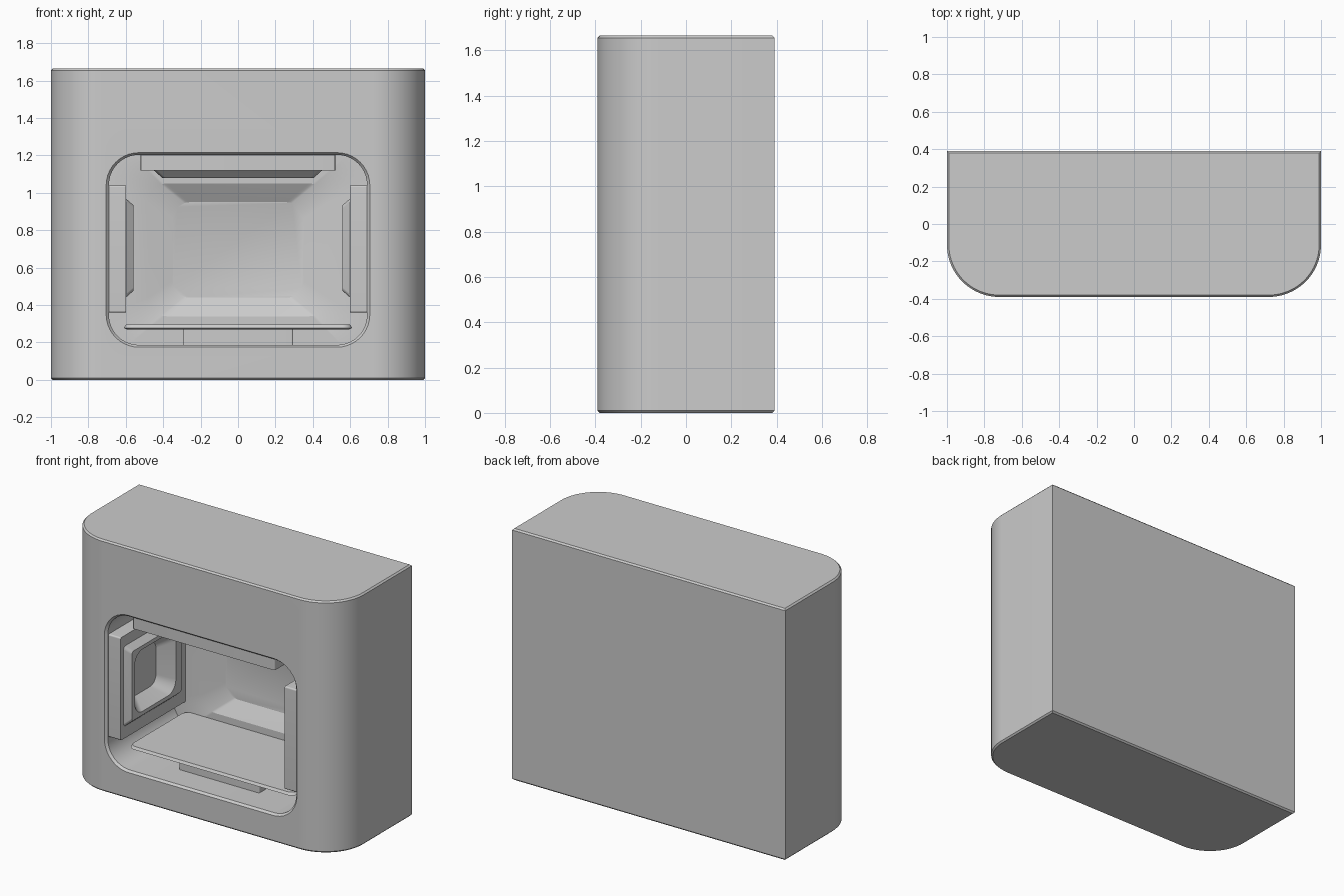
import bpy, bmesh, math

if "Cube" in bpy.data.objects:
    bpy.data.objects.remove(bpy.data.objects["Cube"])

grey = bpy.data.materials.new("plain_grey")
grey.diffuse_color = (0.6, 0.6, 0.6, 1)
grey.use_nodes = True
grey.node_tree.nodes["Principled BSDF"].inputs["Base Color"].default_value = grey.diffuse_color


def ring(u0, u1, v0, v1, r, n=10):
    """Rounded rectangle as 2D points."""
    pts = []
    for cu, cv, a0 in ((u1 - r, v1 - r, 0), (u0 + r, v1 - r, 90),
                       (u0 + r, v0 + r, 180), (u1 - r, v0 + r, 270)):
        for i in range(n + 1):
            a = math.radians(a0 + 90 * i / n)
            pts.append((cu + r * math.cos(a), cv + r * math.sin(a)))
    return pts


def loft(name, layers, place):
    """Skin a closed solid through (points, depth) layers."""
    bm = bmesh.new()
    rings = [[bm.verts.new(place(u, v, w)) for u, v in pts] for pts, w in layers]
    for a, b in zip(rings, rings[1:]):
        for i in range(len(a)):
            j = (i + 1) % len(a)
            bm.faces.new((a[i], a[j], b[j], b[i]))
    bm.faces.new(rings[0])
    bm.faces.new(rings[-1])
    bmesh.ops.recalc_face_normals(bm, faces=bm.faces)
    me = bpy.data.meshes.new(name)
    bm.to_mesh(me)
    bm.free()
    ob = bpy.data.objects.new(name, me)
    bpy.context.collection.objects.link(ob)
    me.materials.append(grey)
    return ob


def activate(ob):
    bpy.ops.object.select_all(action='DESELECT')
    ob.select_set(True)
    bpy.context.view_layer.objects.active = ob


def body_profile(d):
    """Plan outline: square back, big rounded front corners, inset by d."""
    r, n = 0.28, 20
    pts = [(1 - d, 0.39 - d), (-1 + d, 0.39 - d)]
    for cx, a0 in ((-1 + r, 180), (1 - r, 270)):
        for i in range(n + 1):
            a = math.radians(a0 + 90 * i / n)
            pts.append((cx + (r - d) * math.cos(a), -0.39 + r + (r - d) * math.sin(a)))
    return pts


# Outer block with thin chamfers at top and bottom
body = loft("body", [(body_profile(0.01), 0), (body_profile(0), 0.01),
                     (body_profile(0), 1.655), (body_profile(0.01), 1.665)],
            lambda u, v, w: (u, v, w))

# Cavity with lip and dished back wall
cutter = loft("cavity_cutter", [
    (ring(-0.705, 0.705, 0.175, 1.215, 0.175), -0.45),
    (ring(-0.705, 0.705, 0.175, 1.215, 0.175), -0.39),
    (ring(-0.69, 0.69, 0.187, 1.203, 0.16), -0.375),
    (ring(-0.69, 0.69, 0.187, 1.203, 0.16), 0.31),
    (ring(-0.48, 0.48, 0.34, 1.05, 0.10), 0.31),
    (ring(-0.35, 0.35, 0.44, 0.95, 0.09), 0.37),
], lambda u, v, w: (u, w, v))
cutter.hide_render = True
mod = body.modifiers.new("cavity", 'BOOLEAN')
mod.operation = 'DIFFERENCE'
mod.solver = 'EXACT'
mod.object = cutter
activate(body)
bpy.ops.object.modifier_apply(modifier="cavity")
bpy.data.objects.remove(cutter)
parts = [body]

# Dished side panels, mirrored left and right
for side, label in ((-1, "left"), (1, "right")):
    parts.append(loft(label + "_panel", [
        (ring(-0.37, 0.31, 0.36, 1.04, 0.01), 0.692),
        (ring(-0.37, 0.31, 0.36, 1.04, 0.01), 0.60),
        (ring(-0.34, 0.24, 0.44, 0.97, 0.02), 0.60),
        (ring(-0.31, 0.21, 0.475, 0.935, 0.02), 0.56),
        (ring(-0.28, 0.15, 0.50, 0.91, 0.08), 0.56),
        (ring(-0.20, 0.07, 0.56, 0.85, 0.06), 0.65),
    ], lambda u, v, w, s=side: (s * w, u, v)))

# Ceiling panel
parts.append(loft("top_panel", [
    (ring(-0.52, 0.52, -0.36, 0.31, 0.01), 1.204),
    (ring(-0.52, 0.52, -0.36, 0.31, 0.01), 1.12),
    (ring(-0.45, 0.45, -0.32, 0.24, 0.02), 1.12),
    (ring(-0.405, 0.405, -0.28, 0.20, 0.02), 1.08),
    (ring(-0.36, 0.36, -0.24, 0.16, 0.08), 1.08),
    (ring(-0.26, 0.26, -0.15, 0.07, 0.06), 1.16),
], lambda u, v, w: (u, v, w)))

# Floor plate and the pedestal below it
parts.append(loft("floor_plate", [
    (ring(-0.595, 0.595, -0.27, 0.305, 0.04), 0.27),
    (ring(-0.61, 0.61, -0.285, 0.311, 0.05), 0.278),
    (ring(-0.60, 0.60, -0.275, 0.311, 0.045), 0.295),
], lambda u, v, w: (u, v, w)))
parts.append(loft("floor_pedestal", [
    (ring(-0.295, 0.295, -0.2, 0.2, 0.01), 0.185),
    (ring(-0.295, 0.295, -0.2, 0.2, 0.01), 0.272),
], lambda u, v, w: (u, v, w)))

for ob in parts:
    activate(ob)
    bpy.ops.object.shade_smooth_by_angle(angle=math.radians(25))
